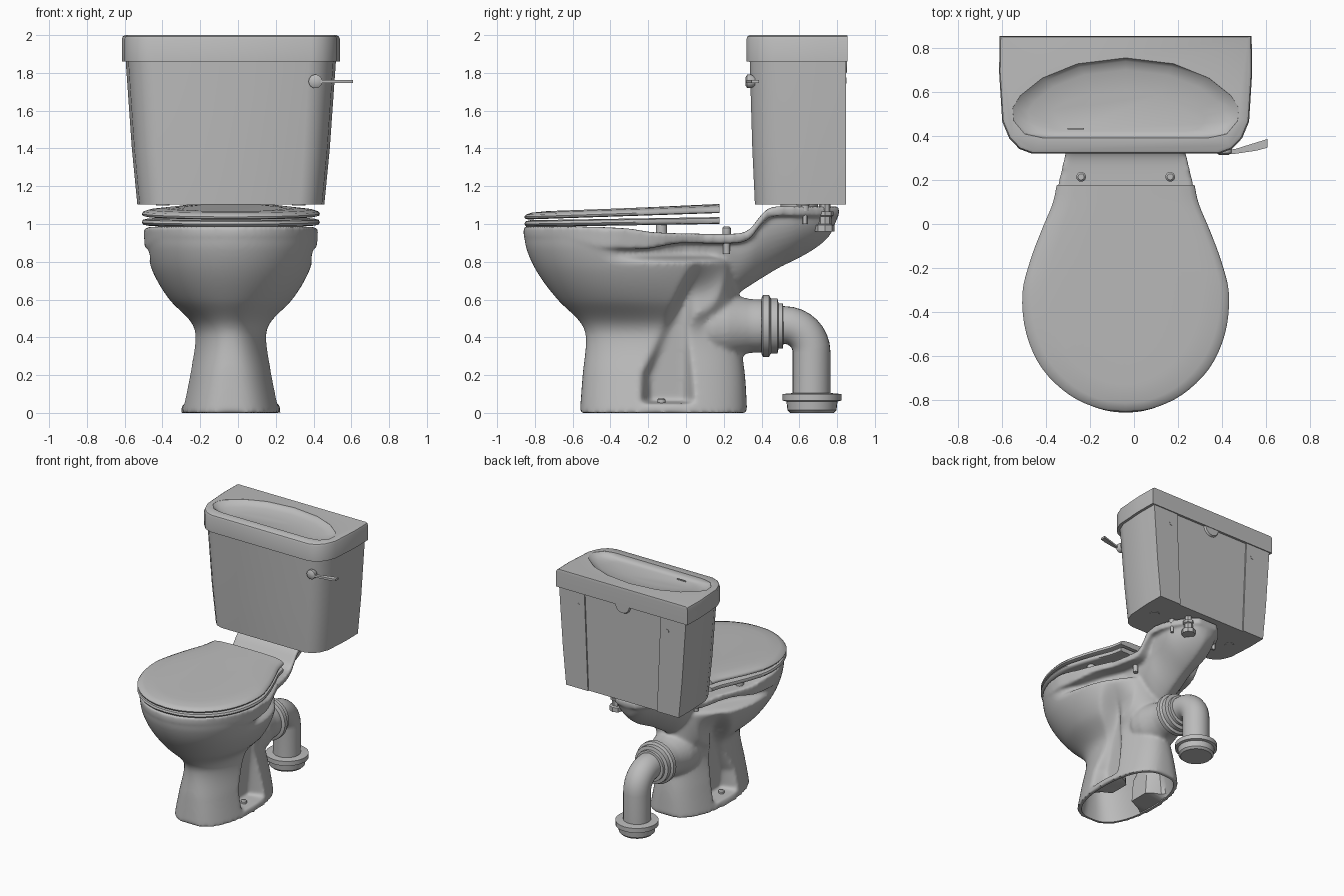
import bpy, bmesh
from math import sin, cos, pi
from mathutils import Matrix, Vector

if "Cube" in bpy.data.objects:
    bpy.data.objects.remove(bpy.data.objects["Cube"])

CX = -0.038  # centre line of the suite
grey = bpy.data.materials.new("ceramic_grey")
grey.use_nodes = True
grey.diffuse_color = (0.5, 0.5, 0.5, 1)
grey.node_tree.nodes["Principled BSDF"].inputs["Base Color"].default_value = (0.5, 0.5, 0.5, 1)


def smooth(t):
    t = max(0.0, min(1.0, t))
    return t * t * (3 - 2 * t)


def interp(table, t):
    """Smooth curve through rows of (key, values...)."""
    t = max(table[0][0], min(table[-1][0], t))
    i = next(k for k in range(len(table) - 1) if t <= table[k + 1][0])
    a, b = table[i], table[i + 1]
    p, q = table[max(i - 1, 0)], table[min(i + 2, len(table) - 1)]
    h = b[0] - a[0]
    u = (t - a[0]) / h
    out = []
    for k in range(1, len(a)):
        m0 = (b[k] - p[k]) / (b[0] - p[0]) * h
        m1 = (q[k] - a[k]) / (q[0] - a[0]) * h
        out.append((2*u**3 - 3*u*u + 1) * a[k] + (u**3 - 2*u*u + u) * m0
                   + (3*u*u - 2*u**3) * b[k] + (u**3 - u*u) * m1)
    return out


def loft(bm, rings):
    rows = [[bm.verts.new(p) for p in r] for r in rings]
    n = len(rows[0])
    for a, b in zip(rows, rows[1:]):
        for i in range(n):
            j = (i + 1) % n
            bm.faces.new((a[i], a[j], b[j], b[i]))
    bm.faces.new(rows[0])
    bm.faces.new(rows[-1])


def finish(name, bm, angle=35):
    bmesh.ops.recalc_face_normals(bm, faces=bm.faces)
    bmesh.ops.translate(bm, verts=bm.verts, vec=(CX, 0, 0))
    me = bpy.data.meshes.new(name)
    bm.to_mesh(me)
    bm.free()
    me.materials.append(grey)
    ob = bpy.data.objects.new(name, me)
    bpy.context.collection.objects.link(ob)
    shade(ob, angle)
    return ob


def shade(ob, angle):
    bpy.ops.object.select_all(action='DESELECT')
    ob.select_set(True)
    bpy.context.view_layer.objects.active = ob
    bpy.ops.object.shade_smooth_by_angle(angle=angle * pi / 180)


def solid(name, rings, angle=35):
    bm = bmesh.new()
    loft(bm, rings)
    return finish(name, bm, angle)


def cut(ob, cutter, angle):
    """Subtract the cutter and keep the modifier result as the mesh."""
    m = ob.modifiers.new("cut", 'BOOLEAN')
    m.operation, m.solver, m.object = 'DIFFERENCE', 'EXACT', cutter
    dg = bpy.context.evaluated_depsgraph_get()
    me = bpy.data.meshes.new_from_object(ob.evaluated_get(dg))
    ob.modifiers.clear()
    ob.data = me
    shade(ob, angle)
    bpy.data.objects.remove(cutter)


def turned(profile, loc, axis='Z', n=28):
    """Rings of a turned part from (radius, height) pairs."""
    rot = Matrix.Rotation(-pi / 2, 3, 'X') if axis == 'Y' else Matrix.Identity(3)
    return [[Vector(loc) + rot @ Vector((r * cos(2*pi*i/n), r * sin(2*pi*i/n), h))
             for i in range(n)] for r, h in profile]


# ---- ceramic pan: pedestal and bowl, rim plate, neck and outlet ----
BODY = [(0, -.562, .324, .266, -.12), (.2, -.547, .312, .225, -.12), (.4, -.53, .285, .188, -.12),
        (.48, -.56, .28, .21, -.16), (.6, -.68, .27, .325, -.25), (.74, -.785, .27, .41, -.3),
        (.87, -.845, .27, .449, -.33), (.98, -.86, .27, .46, -.33)]


def body_rings(z0, z1, levels, inset=0.0, n=160):
    rings = []
    for k in range(levels + 1):
        z = z0 + (z1 - z0) * k / levels
        yf, yb, w, ym = interp(BODY, z)
        ring = []
        for i in range(n):
            a = 2 * pi * i / n
            y = ym + ((yb - inset - ym) if sin(a) > 0 else (ym - yf - inset)) * sin(a)
            ax = (w - inset) * abs(cos(a)) ** (.72 + .28 * smooth(z / .6))
            # side pocket running up beside the trap
            if .055 - inset < z < .85:
                edge = -.25 + max(0, z - .2) * .45
                pocket, rear = .12 + .08 * z, .25 - .08 * z
                lim = pocket + (rear - pocket) * smooth((y + .02) / .08) - inset
                f = smooth((y - edge) / .07) * smooth((.84 - z) / .25)
                ax += (min(ax, lim) - ax) * f
            # hollow below the rear of the rim
            ax *= 1 - .38 * smooth((y + .47) / .5) * smooth((z - .8) / .04)
            ring.append((ax if cos(a) > 0 else -ax, y, z))
        rings.append(ring)
    return rings


WIDTH = [(-.33, .46), (-.17, .433), (-.03, .38), (.09, .328), (.2, .305), (.33, .275),
         (.45, .265), (.6, .235), (.74, .155), (.81, .08)]
TOP = [(-.86, .987), (-.5, .985), (-.3, .975), (-.18, .957), (0, .95), (.28, .95), (.34, .975),
       (.4, 1.05), (.45, 1.088), (.6, 1.092), (.82, 1.092)]
UNDER = [(-.2, .6), (.27, .63), (.32, .66), (.4, .71), (.5, .77), (.6, .82), (.7, .88),
         (.77, .95), (.8, 1.03)]

pan = bmesh.new()
loft(pan, body_rings(0, .94, 60))
plate = []
stations = [-.33 - .53 * cos(pi / 2 * k / 24) for k in range(24)] + [-.33 + .019 * k for k in range(61)]
for y in stations:
    hw = interp(WIDTH, y)[0] if y >= -.33 else .46 * max(.0, 1 - ((y + .33) / .53) ** 2) ** .5 + .004
    zt = interp(TOP, y)[0]
    zb = zt - .05 - .06 * smooth((y + .7) / .3) * smooth(-y / .33)
    plate.append([(-hw, y, zt), (hw, y, zt), (hw * .985, y, zb), (-hw * .985, y, zb)])
loft(pan, plate)
neck = []
for k in range(41):
    y = -.2 + k * .025
    hw = interp(WIDTH, y)[0] * (.62 + .23 * smooth((y - .2) / .4))
    zt = interp(TOP, y)[0] - .025
    h = max(.03, zt - interp(UNDER, y)[0])
    neck.append([(hw * cos(a) * abs(cos(a)) ** .5, y, zt - h * sin(a))
                 for a in (pi * i / 24 for i in range(25))])
loft(pan, neck)
loft(pan, turned([(.09, 0), (.15, .06), (.18, .14), (.175, .22), (.155, .29), (.143, .34), (.14, .42)],
                 (0, 0, .46), 'Y'))
pan = finish("ceramic_pan", pan, 60)
m = pan.modifiers.new("blend", 'REMESH')
m.mode, m.voxel_size, m.use_smooth_shade = 'VOXEL', .012, True
m = pan.modifiers.new("soften", 'SMOOTH')
m.factor, m.iterations = .5, 8
cut(pan, solid("base_hollow_cutter", body_rings(-.05, .42, 24, .03, 80)), 50)

# ---- seat and lid ----
SEAT = [(.314, .177), (.334, .09), (.384, -.03), (.436, -.17), (.471, -.32), (.453, -.5),
        (.38, -.66), (.255, -.78), (.117, -.842), (0, -.856)]
curve = [interp([(i,) + p for i, p in enumerate(SEAT)], k / 4) for k in range(37)]
outline = curve + [(-x, y) for x, y in reversed(curve[:-1])]


def seat_rings(profile, tilt):
    """Rings from (inset, height) pairs, rising toward the straight back edge."""
    return [[(x * (1 - s / .46), .177 - (.177 - y) * (1 - s / 1.03), z + tilt * (y + .86))
             for x, y in outline] for s, z in profile]


solid("seat_ring", seat_rings([(.03, .984), (.008, .988), (0, 1.0), (.006, 1.014), (.03, 1.02)], .016), 50)
solid("seat_lid", seat_rings([(.02, 1.024), (.004, 1.028), (0, 1.038), (.008, 1.049), (.04, 1.06),
                              (.12, 1.068), (.3, 1.072)], .033), 50)
for s, side in ((1, "left"), (-1, "right")):
    solid(side + "_seat_pad", turned([(.03, .95), (.03, 1.0)], (s * .34, -.13, 0)))
    solid(side + "_hinge_bolt", turned([(.018, .84), (.018, .93), (.022, .94), (.022, .98), (.014, .988)],
                                       (s * .203, .215, 0)))
    solid(side + "_tank_bolt", turned([(.012, 1.0), (.012, 1.07), (.022, 1.07), (.022, 1.11)],
                                      (s * .2, .63, 0)))
    solid(side + "_floor_screw", turned([(.022, .045), (.022, .07), (.012, .08)], (s * .18, -.13, 0)))

# ---- tank ----
HALF = [(.74, .01), (.84, .05), (.92, .14), (.975, .28), (1, .7), (.995, 1)]


def tank_ring(z, w, front, back):
    pts = [(w * u, front + (back - front) * v) for u, v in HALF]
    return [(x, y, z) for x, y in pts] + [(-x, y, z) for x, y in reversed(pts)]


tank = solid("tank", [tank_ring(1.103, .495, .36, .848), tank_ring(1.4, .524, .346, .848),
                      tank_ring(1.87, .557, .332, .848)])
lid = solid("tank_lid", [tank_ring(1.86, .577, .315, .856), tank_ring(1.98, .577, .315, .856),
                         tank_ring(1.993, .572, .32, .855), tank_ring(2, .56, .331, .853)])

# recessed middle panel at the back of the tank
cut(tank, solid("panel_cutter", [[(-x, .838, z), (x, .838, z), (x, .9, z), (-x, .9, z)]
                                 for z, x in ((1.05, .3), (1.9, .335))]), 35)

# shallow basin in the tank lid
BASIN = [(.38, .393), (.46, .41), (.51, .47), (.515, .53), (.48, .585), (.38, .665), (.22, .73), (0, .757)]
basin = BASIN + [(-x, y) for x, y in reversed(BASIN[:-1])]
cut(lid, solid("basin_cutter", [[(x * s, .45 + (y - .45) * t, z) for x, y in basin]
                                for s, t, z in ((1.01, 1.01, 2.02), (1, 1, 1.999), (.95, .95, 1.982),
                                                (.86, .82, 1.968), (.7, .5, 1.96))], 60), 35)
solid("basin_slot", [[(x, y, z) for x, y in ((-.265, .43), (-.19, .43), (-.19, .438), (-.265, .438))]
                     for z in (1.958, 1.968)])

# screws and fixings of the tank
for s, side in ((1, "left"), (-1, "right")):
    solid(side + "_back_screw", turned([(.016, 0), (.016, .005)], (s * .39, .845, 1.76), 'Y'))
    solid(side + "_base_plug", turned([(.035, 1.098), (.035, 1.11)], (s * .36, .62, 0)))
solid("overflow_lip", turned([(.075, 0), (.06, .03)], (0, .822, 1.862), 'Y'))
solid("tank_gasket", turned([(.1, 1.06), (.1, 1.11)], (0, .6, 0)))
solid("inlet_nut", turned([(.052, .96), (.052, .995), (.034, 1.0), (.034, 1.04), (.045, 1.045),
                           (.045, 1.065), (.03, 1.065), (.03, 1.11)], (.13, .735, 0), n=8))

# flush lever
solid("lever_boss", turned([(.02, 0), (.036, .01), (.036, .03), (.025, .05)], (.448, .314, 1.755), 'Y'))
solid("flush_lever", [[(x, y0, 1.747), (x, y1, 1.747), (x, y1, 1.763), (x, y0, 1.763)]
                      for x, y0, y1 in ((.43, .316, .333), (.5, .32, .342), (.6, .335, .373),
                                        (.646, .348, .387))])

# ---- waste pipe ----
path = [(.42, .465, 0)] + [(.52 + .145 * sin(a), .32 + .145 * cos(a), a)
                           for a in (pi / 2 * k / 8 for k in range(9))] + [(.665, .08, pi / 2)]
solid("waste_pipe", [[(.1 * cos(t), y + .1 * sin(t) * sin(a), z + .1 * sin(t) * cos(a))
                      for t in (2 * pi * i / 28 for i in range(28))] for y, z, a in path])
solid("pipe_collar", turned([(.15, 0), (.163, .008), (.163, .04), (.145, .05), (.145, .085),
                             (.12, .09), (.12, .112), (.1, .115)], (0, .4, .46), 'Y'))
solid("floor_collar", turned([(.115, 0), (.13, .015), (.135, .06), (.155, .065), (.155, .1), (.1, .105)],
                             (0, .667, 0)))
